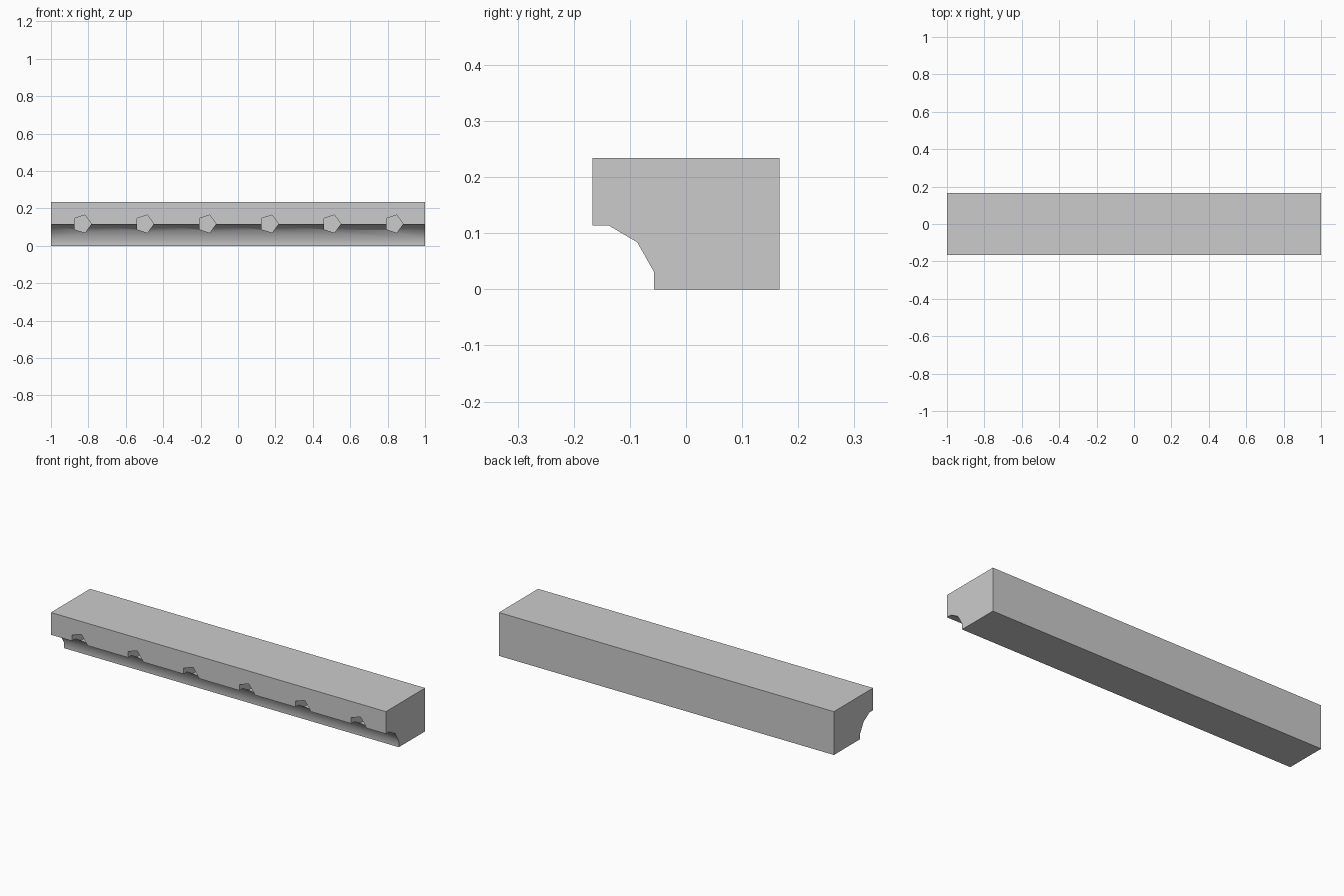
import bpy, bmesh, math

if "Cube" in bpy.data.objects:
    bpy.data.objects.remove(bpy.data.objects["Cube"], do_unlink=True)

grey = bpy.data.materials.new("light_grey")
grey.use_nodes = True
colour = (0.6, 0.6, 0.6, 1)
grey.diffuse_color = colour
grey.node_tree.nodes["Principled BSDF"].inputs["Base Color"].default_value = colour


def prism(name, outline, axis_shift):
    """Extrude a closed outline of 3D points along a vector."""
    bm = bmesh.new()
    face = bm.faces.new([bm.verts.new(p) for p in outline])
    extruded = bmesh.ops.extrude_face_region(bm, geom=[face])["geom"]
    verts = [g for g in extruded if isinstance(g, bmesh.types.BMVert)]
    bmesh.ops.translate(bm, verts=verts, vec=axis_shift)
    bmesh.ops.recalc_face_normals(bm, faces=bm.faces)
    mesh = bpy.data.meshes.new(name)
    bm.to_mesh(mesh)
    bm.free()
    mesh.materials.append(grey)
    obj = bpy.data.objects.new(name, mesh)
    bpy.context.collection.objects.link(obj)
    return obj


# Beam with a coved lower front edge
profile = [(-0.167, 0.114), (-0.138, 0.114), (-0.087, 0.084), (-0.057, 0.031),
           (-0.057, 0), (0.167, 0), (0.167, 0.234), (-0.167, 0.234)]
beam = prism("beam", [(-1, y, z) for y, z in profile], (2, 0, 0))

# Row of five-sided sockets in the front
for i in range(6):
    cx = (i - 2.5) / 3
    angles = [math.tau * k / 5 for k in range(5)]
    outline = [(cx + 0.05 * math.cos(a), -0.25, 0.117 + 0.05 * math.sin(a)) for a in angles]
    cutter = prism("socket_cutter", outline, (0, 0.22, 0))
    cutter.hide_render = True
    cutter.hide_set(True)
    cut = beam.modifiers.new("socket", 'BOOLEAN')
    cut.operation = 'DIFFERENCE'
    cut.solver = 'EXACT'
    cut.object = cutter

# Apply the cuts, then smooth the cove only
bpy.context.view_layer.objects.active = beam
beam.select_set(True)
for m in list(beam.modifiers):
    bpy.ops.object.modifier_apply(modifier=m.name)
for obj in [o for o in bpy.data.objects if o.name.startswith("socket_cutter")]:
    bpy.data.objects.remove(obj, do_unlink=True)
bpy.ops.object.shade_smooth_by_angle(angle=math.radians(40))
